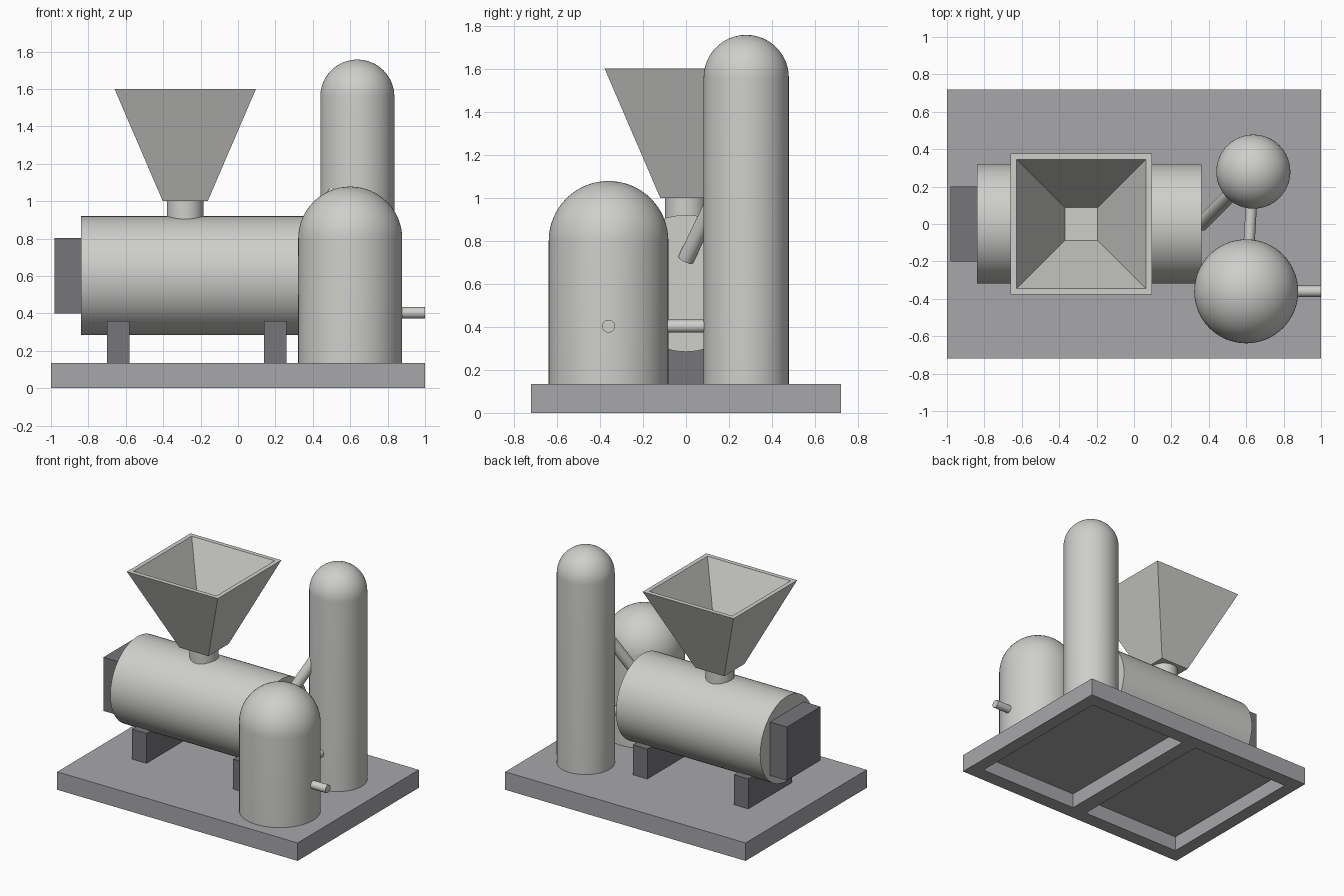
import bpy, bmesh, math
from mathutils import Vector, Matrix

cube = bpy.data.objects.get("Cube")
if cube:
    bpy.data.objects.remove(cube, do_unlink=True)


def material(name, rgb):
    m = bpy.data.materials.new(name)
    m.use_nodes = True
    m.diffuse_color = (*rgb, 1)
    m.node_tree.nodes["Principled BSDF"].inputs["Base Color"].default_value = (*rgb, 1)
    return m


silver = material("silver metal", (0.62, 0.62, 0.60))
grey = material("base grey", (0.39, 0.39, 0.41))
dark = material("dark grey", (0.18, 0.18, 0.195))


def finish(name, bm, mat, smooth=False):
    bmesh.ops.recalc_face_normals(bm, faces=bm.faces)
    mesh = bpy.data.meshes.new(name)
    bm.to_mesh(mesh)
    bm.free()
    mesh.materials.append(mat)
    ob = bpy.data.objects.new(name, mesh)
    bpy.context.collection.objects.link(ob)
    bpy.ops.object.select_all(action='DESELECT')
    ob.select_set(True)
    bpy.context.view_layer.objects.active = ob
    if smooth:
        bpy.ops.object.shade_smooth_by_angle(angle=math.radians(35))
    return ob


def box(name, low, high, mat):
    low, high = Vector(low), Vector(high)
    bm = bmesh.new()
    bmesh.ops.create_cube(bm, size=1, matrix=Matrix.Translation((low + high) / 2)
                          @ Matrix.Diagonal((*(high - low), 1)))
    return finish(name, bm, mat)


def lathe(name, profile, matrix, mat, sides=64, turn=0.0, smooth=True):
    """Revolve (radius, height) points about z; open ends get a flat cap."""
    bm = bmesh.new()
    rings = []
    for r, z in profile:
        count = sides if r > 0 else 1
        angles = [turn + math.tau * i / sides for i in range(count)]
        rings.append([bm.verts.new((r * math.cos(a), r * math.sin(a), z)) for a in angles])
    for a, b in zip(rings, rings[1:]):
        for i in range(sides):
            j = (i + 1) % sides
            if len(b) == 1:
                bm.faces.new((a[i], a[j], b[0]))
            else:
                bm.faces.new((a[i], a[j], b[j], b[i]))
    for ring in (rings[0], rings[-1]):
        if len(ring) > 1:
            bm.faces.new(ring)
    bm.transform(matrix)
    return finish(name, bm, mat, smooth)


def tube(name, start, end, radius, sides=32):
    start, end = Vector(start), Vector(end)
    axis = end - start
    place = Matrix.Translation(start) @ axis.to_track_quat('Z', 'Y').to_matrix().to_4x4()
    return lathe(name, [(radius, 0), (radius, axis.length)], place, silver, sides)


def domed_tank(name, x, y, radius, top):
    steps = 16
    profile = [(radius, DECK)]
    for i in range(steps):
        a = math.pi / 2 * i / steps
        profile.append((radius * math.cos(a), top - radius + radius * math.sin(a)))
    profile.append((0, top))
    return lathe(name, profile, Matrix.Translation((x, y, 0)), silver)


# Base slab, hollowed underneath by two pockets either side of a rib
DECK, CEILING = 0.135, 0.113
base = box("base", (-1, -0.72, 0), (1, 0.72, DECK), grey)
for x0, x1 in ((-0.9, -0.06), (0.06, 0.9)):
    cutter = box("pocket_cutter", (x0, -0.61, -0.1), (x1, 0.61, CEILING), grey)
    cutter.hide_render = True
    mod = base.modifiers.new("pocket", 'BOOLEAN')
    mod.operation, mod.solver, mod.object = 'DIFFERENCE', 'EXACT', cutter
    bpy.context.view_layer.objects.active = base
    bpy.ops.object.modifier_apply(modifier=mod.name)
    bpy.data.objects.remove(cutter, do_unlink=True)

# Horizontal drum with its supports and end box
for name, x in (("right_support", -0.64), ("left_support", 0.2)):
    box(name, (x - 0.06, -0.26, DECK - 0.01), (x + 0.06, 0.26, 0.36), dark)
tube("drum", (-0.84, 0, 0.602), (0.36, 0, 0.602), 0.318, 64)
box("end_box", (-0.98, -0.2, 0.4), (-0.83, 0.2, 0.803), dark)

# Feed hopper on a short neck
HOPPER_X = -0.282
tube("hopper_neck", (HOPPER_X, 0, 0.85), (HOPPER_X, 0, 1.005), 0.098, 48)
walls = [(0.12, 1.0), (0.378, 1.6), (0.345, 1.6), (0.087, 1.02)]
lathe("hopper", [(h * math.sqrt(2), z) for h, z in walls],
      Matrix.Translation((HOPPER_X, 0, 0)), silver, 4, math.pi / 4, False)

# Upright vessels
domed_tank("short_tank", 0.6, -0.36, 0.278, 1.078)
domed_tank("tall_column", 0.638, 0.28, 0.198, 1.757)

# Pipework
tube("outlet_pipe", (0.8, -0.36, 0.403), (1, -0.36, 0.403), 0.03)
tube("link_pipe", (0.6, -0.36, 0.403), (0.638, 0.28, 0.403), 0.03)
tube("riser_pipe", (0.36, 0, 0.715), (0.56, 0.2, 1.13), 0.038)
